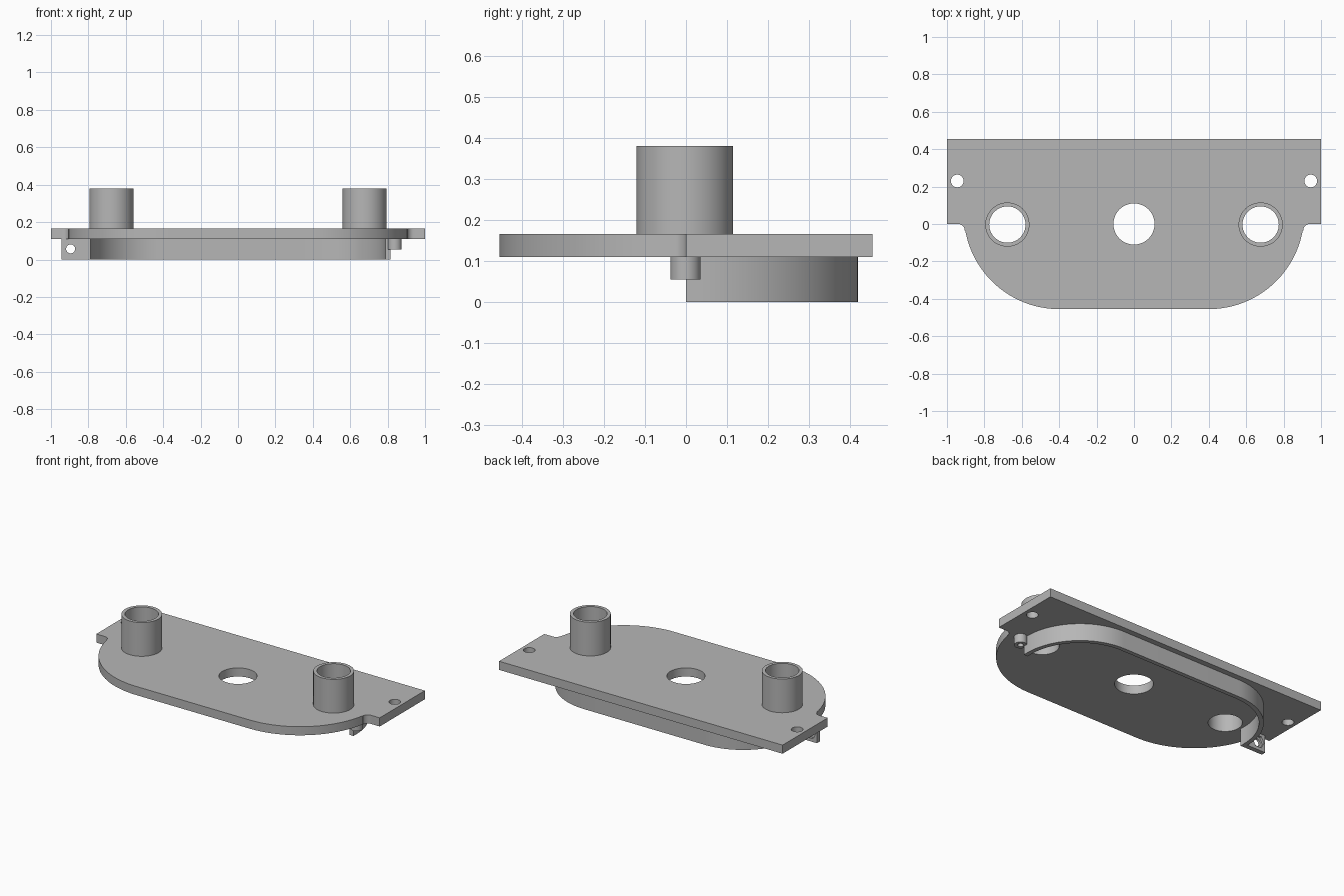
import bpy, bmesh
from math import sin, cos, radians, pi

cube = bpy.data.objects.get("Cube")
if cube:
    bpy.data.objects.remove(cube)

grey = bpy.data.materials.new("plain grey")
grey.use_nodes = True
grey.diffuse_color = (0.47, 0.47, 0.47, 1)
grey.node_tree.nodes["Principled BSDF"].inputs["Base Color"].default_value = grey.diffuse_color


def arc(cx, cy, r, start, end, steps=32):
    angles = [radians(start + (end - start) * i / steps) for i in range(steps + 1)]
    return [(cx + r * cos(a), cy + r * sin(a)) for a in angles]


def circle(cx, cy, r, sides=64):
    return arc(cx, cy, r, 0, 360, sides)[:-1]


def mirrored(half):
    """Complete a path by its reflection in x."""
    return half + [(-x, y) for x, y in reversed(half)]


def slab(name, loops, low, high, upright=False):
    """Extrude an outline with holes; upright slabs span y instead of z."""
    curve = bpy.data.curves.new(name, 'CURVE')
    curve.dimensions = '2D'
    curve.fill_mode = 'BOTH'
    curve.extrude = (high - low) / 2
    for loop in loops:
        spline = curve.splines.new('POLY')
        spline.points.add(len(loop) - 1)
        for point, (x, y) in zip(spline.points, loop):
            point.co = (x, y, 0, 1)
        spline.use_cyclic_u = True
    obj = bpy.data.objects.new(name, curve)
    bpy.context.collection.objects.link(obj)
    middle = (low + high) / 2
    obj.location = (0, middle, 0) if upright else (0, 0, middle)
    if upright:
        obj.rotation_euler.x = pi / 2
    bpy.ops.object.select_all(action='DESELECT')
    obj.select_set(True)
    bpy.context.view_layer.objects.active = obj
    bpy.ops.object.convert(target='MESH')
    obj = bpy.context.object
    bm = bmesh.new()
    bm.from_mesh(obj.data)
    bmesh.ops.remove_doubles(bm, verts=bm.verts, dist=0.0001)
    bmesh.ops.recalc_face_normals(bm, faces=bm.faces)
    bm.to_mesh(obj.data)
    bm.free()
    obj.data.materials.clear()
    obj.data.materials.append(grey)
    bpy.ops.object.shade_smooth_by_angle(angle=radians(30))
    return obj


bottom, top = 0.11, 0.165
socket_x, socket_y = 0.677, -0.003

# Base plate: straight back, filleted ears, rounded front, drilled holes
half = [(1, 0.455), (1, 0)] + arc(0.94, -0.035, 0.035, 90, 180, 10) \
    + arc(0.4, 0.055, 0.51, -10, -90)
holes = [circle(0, 0, 0.11)]
for side in (-1, 1):
    holes.append(circle(side * socket_x, socket_y, 0.097))
    holes.append(circle(side * 0.945, 0.23, 0.034, 32))
slab("base_plate", [mirrored(half)] + holes, bottom, top)

# Tubular sockets
for side, name in ((1, "left_socket"), (-1, "right_socket")):
    slab(name, [circle(side * socket_x, socket_y, r) for r in (0.118, 0.097)], top, 0.38)

# Curved wall under the plate
outer = mirrored([(0.815, 0)] + arc(0.425, 0.03, 0.39, 0, 90))
inner = mirrored([(0.788, 0)] + arc(0.425, 0.03, 0.363, 0, 90))
slab("curved_wall", [outer + inner[::-1]], 0, bottom)

# Fixing tab, with a bolt hole in front and a hexagonal nut pocket behind
tab = [(-0.945, 0), (-0.788, 0), (-0.788, bottom), (-0.945, bottom)]
slab("tab_front", [tab, circle(-0.895, 0.057, 0.024, 32)], 0, 0.015, True)
slab("tab_back", [tab, circle(-0.895, 0.057, 0.042, 6)], 0.015, 0.03, True)

# Small screw boss under the plate
slab("screw_boss", [circle(0.838, -0.001, r, 32) for r in (0.037, 0.017)], 0.055, bottom)
